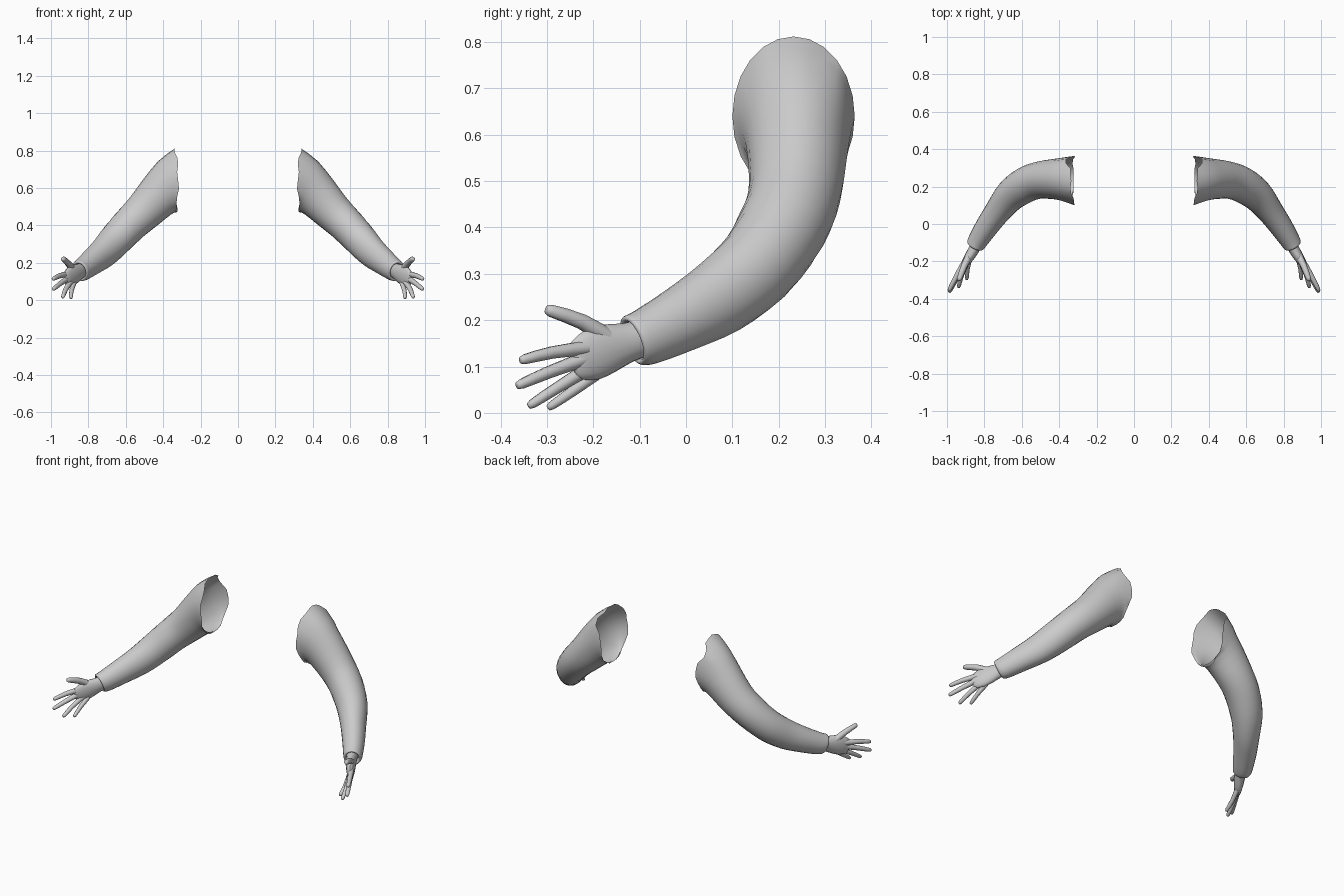
import bpy, bmesh, math
from mathutils import Vector

grey = bpy.data.materials.new("plain grey")
grey.diffuse_color = (0.6, 0.6, 0.6, 1)


def smooth_rows(rows, steps):
    """Catmull-Rom interpolation of cross-section rows."""
    out = []
    for i in range(len(rows) - 1):
        p0, p1 = rows[max(i - 1, 0)], rows[i]
        p2, p3 = rows[i + 1], rows[min(i + 2, len(rows) - 1)]
        for s in range(steps):
            t = s / steps
            out.append([0.5 * (2 * b + (c - a) * t + (2 * a - 5 * b + 4 * c - d) * t * t
                               + (3 * b - a - 3 * c + d) * t ** 3)
                        for a, b, c, d in zip(p0, p1, p2, p3)])
    return out + [list(rows[-1])]


def loft(name, rows, sides, steps=1, cap=True, edge=None):
    """Rows: centre xyz, direction xyz, half width, half height."""
    bm = bmesh.new()
    rings = []
    for k, r in enumerate(smooth_rows(rows, steps)):
        c, n = Vector(r[:3]), Vector(r[3:6]).normalized()
        u = Vector((0, 0, 1)).cross(n).normalized()
        v = n.cross(u)
        ring = []
        for j in range(sides):
            a = 2 * math.pi * j / sides
            p = c + u * r[6] * math.cos(a) + v * r[7] * math.sin(a)
            if edge:
                p += edge(k, a)
            ring.append(bm.verts.new(p))
        rings.append(ring)
    for q, w in zip(rings, rings[1:]):
        for j in range(sides):
            m = (j + 1) % sides
            bm.faces.new((q[j], q[m], w[m], w[j]))
    if cap:
        bm.faces.new(rings[-1])
    bmesh.ops.recalc_face_normals(bm, faces=bm.faces)
    me = bpy.data.meshes.new(name)
    bm.to_mesh(me)
    bm.free()
    me.materials.append(grey)
    ob = bpy.data.objects.new(name, me)
    bpy.context.collection.objects.link(ob)
    bpy.context.view_layer.objects.active = ob
    ob.select_set(True)
    bpy.ops.object.shade_smooth_by_angle(angle=math.radians(50))
    ob.select_set(False)
    # the other arm
    ob.modifiers.new("mirror", "MIRROR").use_mirror_merge = False
    return ob


def torn_edge(k, a):
    """Ragged shoulder opening with a notch at the upper back."""
    fade = max(0, 1 - k / 3)
    notch = 0.06 * math.exp(-((a - 0.65) / 0.22) ** 2)
    rim = 0.02 * abs(math.sin(a)) ** 3 + 0.005 * math.sin(7 * a)
    return Vector((fade * (notch + rim), 0, 0))


# Sleeve from shoulder to wrist, with the cuff turned inward
loft("sleeve", [
    (0.320, 0.232, 0.640, 1.0, 0.0, 0.0, 0.132, 0.172),
    (0.400, 0.240, 0.585, 0.85, 0.0, -0.53, 0.112, 0.130),
    (0.505, 0.235, 0.475, 0.74, -0.03, -0.67, 0.100, 0.105),
    (0.585, 0.207, 0.398, 0.75, -0.2, -0.63, 0.097, 0.096),
    (0.660, 0.153, 0.318, 0.65, -0.55, -0.53, 0.086, 0.091),
    (0.722, 0.075, 0.252, 0.47, -0.75, -0.45, 0.072, 0.084),
    (0.782, -0.008, 0.203, 0.44, -0.79, -0.42, 0.063, 0.072),
    (0.832, -0.085, 0.164, 0.44, -0.80, -0.40, 0.054, 0.062),
    (0.848, -0.113, 0.156, 0.44, -0.82, -0.36, 0.048, 0.056),
    (0.847, -0.112, 0.156, 0.44, -0.82, -0.36, 0.036, 0.044),
    (0.832, -0.088, 0.162, 0.44, -0.82, -0.36, 0.033, 0.041),
], 24, 3, cap=False, edge=torn_edge)

# Palm, flattened sideways and widening to the knuckles
loft("palm", [
    (0.828, -0.080, 0.165, 0.44, -0.85, -0.3, 0.032, 0.040),
    (0.850, -0.125, 0.152, 0.44, -0.85, -0.3, 0.030, 0.043),
    (0.873, -0.165, 0.140, 0.44, -0.85, -0.3, 0.028, 0.053),
    (0.897, -0.202, 0.126, 0.44, -0.85, -0.3, 0.023, 0.056),
    (0.918, -0.235, 0.113, 0.44, -0.85, -0.3, 0.015, 0.043),
    (0.924, -0.245, 0.110, 0.44, -0.85, -0.3, 0.006, 0.030),
], 16, 2)

# Fingers: knuckle, middle joint, tip, radius
fingers = {
    "thumb": ((0.878, -0.165, 0.160), (0.908, -0.225, 0.197), (0.937, -0.302, 0.224), 0.020),
    "index_finger": ((0.912, -0.215, 0.140), (0.955, -0.290, 0.130), (0.990, -0.358, 0.113), 0.016),
    "middle_finger": ((0.912, -0.220, 0.116), (0.952, -0.295, 0.088), (0.988, -0.365, 0.058), 0.016),
    "ring_finger": ((0.897, -0.210, 0.096), (0.922, -0.275, 0.056), (0.938, -0.340, 0.014), 0.015),
    "little_finger": ((0.878, -0.185, 0.090), (0.890, -0.240, 0.050), (0.894, -0.298, 0.010), 0.014),
}
for name, (base, mid, tip, r) in fingers.items():
    b, m, t = Vector(base), Vector(mid), Vector(tip)
    near = t.lerp(m, 0.14)
    rows = [(*b, *(m - b).normalized(), r, r),
            (*m, *(t - b).normalized(), r * 0.85, r * 0.85),
            (*near, *(t - m).normalized(), r * 0.68, r * 0.68),
            (*t, *(t - m).normalized(), r * 0.3, r * 0.3)]
    loft(name, rows, 10, 2)
